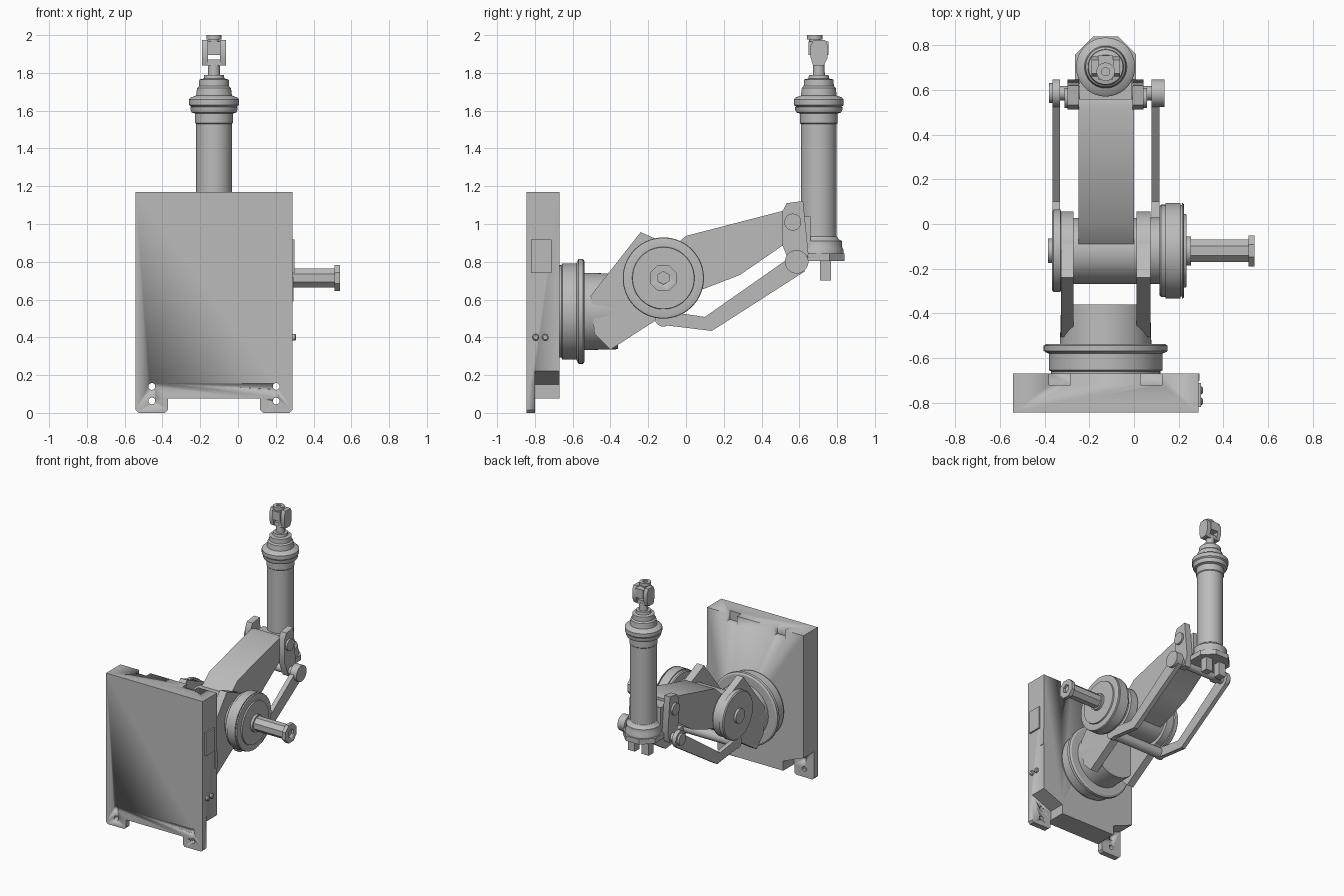
import bpy, bmesh, math
from mathutils import Vector

if "Cube" in bpy.data.objects:
    bpy.data.objects.remove(bpy.data.objects["Cube"], do_unlink=True)

grey = bpy.data.materials.new("machine grey")
grey.use_nodes = True
grey.diffuse_color = (0.5, 0.5, 0.5, 1)
grey.node_tree.nodes["Principled BSDF"].inputs["Base Color"].default_value = (0.5, 0.5, 0.5, 1)

MID = -0.127                 # centre plane of the arm in x
SHOULDER = (-0.12, 0.714)    # y, z
FOREARM = (MID, 0.703)       # x, y
TURN = (MID, 0.537)          # x, z
LOW_PIN, HIGH_PIN, CRANK = (0.586, 0.8), (0.565, 1.01), (-0.12, 0.502)


def place(axis, a, b, t):
    return Vector({"X": (t, a, b), "Y": (a, t, b), "Z": (a, b, t)}[axis])


def finish(name, bm):
    bmesh.ops.recalc_face_normals(bm, faces=bm.faces)
    for f in bm.faces:
        f.smooth = True
    for e in bm.edges:
        e.smooth = e.is_manifold and e.calc_face_angle(0) < math.radians(30)
    mesh = bpy.data.meshes.new(name)
    bm.to_mesh(mesh)
    bm.free()
    mesh.materials.append(grey)
    obj = bpy.data.objects.new(name, mesh)
    bpy.context.scene.collection.objects.link(obj)
    return obj


def prism(name, axis, points, lo, hi):
    bm = bmesh.new()
    rings = [[bm.verts.new(place(axis, a, b, t)) for a, b in points] for t in (lo, hi)]
    for ring in rings:
        bm.faces.new(ring)
    n = len(points)
    for i in range(n):
        j = (i + 1) % n
        bm.faces.new((rings[0][i], rings[0][j], rings[1][j], rings[1][i]))
    return finish(name, bm)


def box(name, x, y, z):
    return prism(name, "Z", [(x[0], y[0]), (x[1], y[0]), (x[1], y[1]), (x[0], y[1])], *z)


def lathe(name, axis, centre, profile, sides=48):
    """Turn (position, radius) pairs about an axis, closed at both ends."""
    bm = bmesh.new()
    rings = []
    for t, r in profile:
        angles = [math.tau * (k + 0.5) / sides for k in range(sides)]
        rings.append([bm.verts.new(place(axis, centre[0] + r * math.cos(a),
                                         centre[1] + r * math.sin(a), t)) for a in angles])
    bm.faces.new(rings[0])
    bm.faces.new(rings[-1])
    for low, high in zip(rings, rings[1:]):
        for i in range(sides):
            j = (i + 1) % sides
            bm.faces.new((low[i], low[j], high[j], high[i]))
    return finish(name, bm)


def cut(obj, cutters):
    for c in cutters:
        mod = obj.modifiers.new("cut", "BOOLEAN")
        mod.operation, mod.solver, mod.object = "DIFFERENCE", "EXACT", c
    deps = bpy.context.evaluated_depsgraph_get()
    mesh = bpy.data.meshes.new_from_object(obj.evaluated_get(deps))
    obj.modifiers.clear()
    obj.data = mesh
    for c in cutters:
        bpy.data.objects.remove(c, do_unlink=True)


def both(points):
    """Complete a half outline, given as offsets from the centre plane."""
    return [(MID + x, z) for x, z in points] + [(MID - x, z) for x, z in reversed(points)]


# Base cabinet with feet, bolt holes, relieved lower corners and lifting slots
cabinet = prism("base_cabinet", "Y", both([(0.244, 0.075), (0.244, 0.015), (0.259, 0), (0.4, 0),
                                           (0.415, 0.015), (0.415, 1.17)]), -0.845, -0.67)
cutters = []
for s in (-1, 1):
    cutters.append(prism("corner_cutter", "Y", [(MID + s * x, z) for x, z in
                   [(0.45, 0.235), (0.24, 0.15), (0.24, -0.1), (0.45, -0.1)]], -0.8, -0.6))
    x = MID + s * 0.205
    cutters.append(box("slot_cutter", (x - 0.048, x + 0.048), (-0.72, -0.6), (1.1, 1.3)))
    for z in (0.063, 0.14):
        cutters.append(lathe("hole_cutter", "Y", (MID + s * 0.329, z),
                             [(-0.9, 0.018), (-0.75, 0.018)], 24))
cut(cabinet, cutters)
box("connector_panel", (0.28, 0.3), (-0.82, -0.712), (0.74, 0.918))
box("side_cover", (0.28, 0.293), (-0.7, -0.67), (0.59, 0.72))
for y in (-0.795, -0.745):
    lathe("cable_stud", "X", (y, 0.4), [(0.28, 0.018), (0.302, 0.018), (0.308, 0.012)], 16)

# Turntable
lathe("turntable", "Y", TURN, [(-0.68, 0.245), (-0.66, 0.245), (-0.655, 0.255), (-0.58, 0.255),
      (-0.575, 0.268), (-0.568, 0.278), (-0.545, 0.278), (-0.537, 0.265), (-0.537, 0.205),
      (-0.36, 0.2)], 64)

# Yoke carrying the shoulder
yoke = [(-0.24, 0.957), (-0.09, 0.89), (0.03, 0.79), (0.03, 0.62), (-0.16, 0.49),
        (-0.4, 0.335), (-0.485, 0.42), (-0.505, 0.62)]
for name, lo, hi in (("left_yoke", 0.012, 0.073), ("right_yoke", -0.327, -0.27)):
    prism(name, "X", yoke, lo, hi)

# Shoulder barrel, stepped drum and end cap
lathe("shoulder_barrel", "X", SHOULDER, [(-0.385, 0.055), (-0.367, 0.055), (-0.367, 0.177),
      (-0.36, 0.185), (-0.33, 0.185), (-0.327, 0.177), (-0.27, 0.177), (-0.27, 0.148),
      (0.012, 0.148), (0.012, 0.177), (0.073, 0.177), (0.073, 0.15), (0.12, 0.15)], 64)
lathe("shoulder_drum", "X", SHOULDER, [(0.115, 0.2), (0.122, 0.207), (0.14, 0.207), (0.14, 0.215),
      (0.208, 0.215), (0.208, 0.205), (0.214, 0.205), (0.214, 0.215), (0.222, 0.212),
      (0.225, 0.2), (0.225, 0.165), (0.235, 0.163), (0.235, 0.065), (0.255, 0.065)], 64)

# Octagonal side shaft with a hexagonal socket
lathe("side_shaft", "X", SHOULDER, [(0.24, 0.055), (0.515, 0.055), (0.515, 0.075)], 8)
shaft_end = lathe("shaft_end", "X", SHOULDER, [(0.512, 0.075), (0.54, 0.075)], 8)
cut(shaft_end, [lathe("socket_cutter", "X", SHOULDER, [(0.522, 0.034), (0.6, 0.034)], 6)])

# Upper arm
prism("upper_arm", "X", [(-0.1, 0.85), (0, 0.937), (0.515, 1.07), (0.56, 1.06), (0.56, 0.89),
      (0.51, 0.885), (0.285, 0.73), (0.09, 0.655), (-0.1, 0.6)], -0.248, 0)

# Elbow housing, cheeks and pins
box("elbow_housing", (-0.245, -0.008), (0.53, 0.66), (0.87, 1.04))
cheek = [(0.512, 1.07), (0.533, 1.11), (0.62, 1.122), (0.648, 0.84), (0.62, 0.765),
         (0.56, 0.765), (0.512, 0.885)]
for s in (-1, 1):
    a, b = MID + s * 0.12, MID + s * 0.17
    prism("elbow_cheek", "X", cheek, min(a, b), max(a, b))
    a, b = MID + s * 0.16, MID + s * 0.185
    lathe("elbow_pin", "X", HIGH_PIN, [(min(a, b), 0.045), (max(a, b), 0.045)], 32)

# Parallel links with their cross shafts
link = [(0.56, 0.83), (0.1, 0.508), (-0.12, 0.54), (-0.12, 0.465), (0.137, 0.434), (0.63, 0.75)]
for name, lo, hi in (("left_link", 0.078, 0.114), ("right_link", -0.365, -0.332)):
    prism(name, "X", link, lo, hi)
    lathe(name + "_eye", "X", LOW_PIN, [(lo, 0.062), (hi, 0.062)], 32)
    lathe(name + "_crank_eye", "X", CRANK, [(lo, 0.045), (hi, 0.045)], 32)
lathe("crank_shaft", "X", CRANK, [(-0.34, 0.038), (0.085, 0.038)], 32)
lathe("link_shaft", "X", LOW_PIN, [(-0.38, 0.045), (-0.36, 0.045), (-0.36, 0.032),
      (0.11, 0.032), (0.11, 0.062), (0.136, 0.062)], 32)

# Forearm: base plate, tube and stepped collars
lathe("forearm_plate", "Z", FOREARM, [(0.805, 0.148), (0.845, 0.148)], 8)
lathe("forearm_tube", "Z", FOREARM, [(0.84, 0.13), (0.865, 0.13), (0.88, 0.122), (0.91, 0.122),
      (0.92, 0.105), (0.935, 0.095), (1.53, 0.095), (1.535, 0.1), (1.585, 0.1), (1.59, 0.118),
      (1.605, 0.125), (1.62, 0.125), (1.62, 0.12), (1.63, 0.132), (1.66, 0.132), (1.67, 0.122),
      (1.68, 0.095), (1.72, 0.09), (1.73, 0.08), (1.765, 0.078), (1.77, 0.055),
      (1.79, 0.052), (1.79, 0.032), (1.85, 0.03)])
for s in (-1, 1):
    x = MID + s * 0.06
    box("forearm_stud", (x - 0.03, x + 0.03), (0.71, 0.768), (0.7, 0.81))

# Wrist fork, knuckle and tool flange
prong = [(0.672, 1.84), (0.73, 1.84), (0.75, 1.88), (0.75, 1.945), (0.735, 1.975),
         (0.675, 1.975), (0.66, 1.945), (0.66, 1.88)]
for s in (-1, 1):
    a, b = MID + s * 0.032, MID + s * 0.064
    prism("wrist_prong", "X", prong, min(a, b), max(a, b))
box("wrist_bridge", (MID - 0.04, MID + 0.04), (0.675, 0.73), (1.838, 1.87))
box("wrist_knuckle", (MID - 0.034, MID + 0.034), (0.648, 0.755), (1.895, 1.965))
lathe("tool_flange", "Z", (MID, 0.682), [(1.95, 0.03), (1.978, 0.03), (1.978, 0.041),
      (2.0, 0.041), (2.0, 0.018), (1.99, 0.018)], 32)
